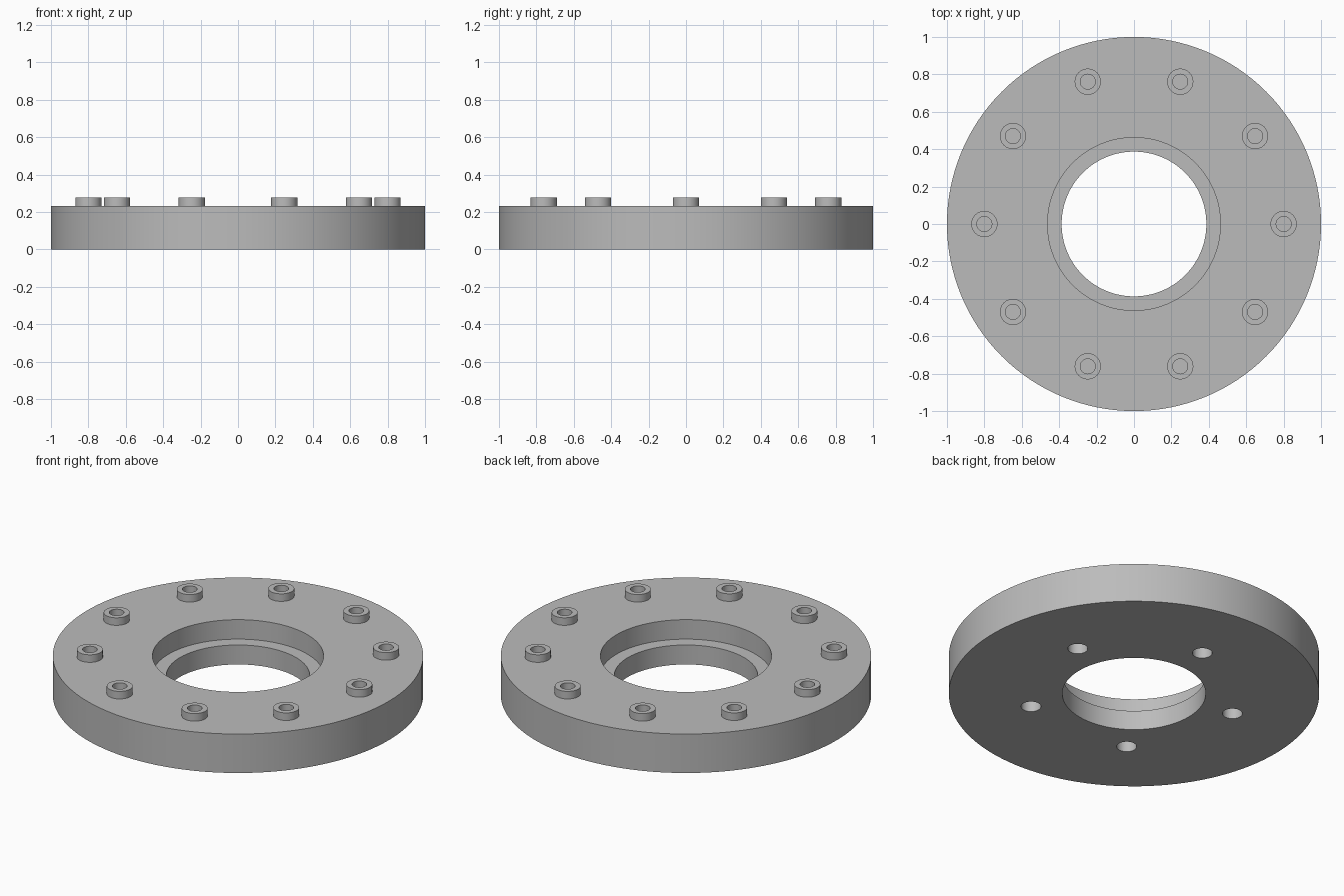
import bpy
import bmesh
from math import cos, sin, pi, radians

cube = bpy.data.objects.get("Cube")
if cube:
    bpy.data.objects.remove(cube, do_unlink=True)

grey = bpy.data.materials.new("machined_grey")
grey.use_nodes = True
colour = (0.5, 0.5, 0.5, 1)
grey.diffuse_color = colour
grey.node_tree.nodes["Principled BSDF"].inputs["Base Color"].default_value = colour

PLATE_TOP = 0.232
LEDGE = 0.116
BOLT_TOP = 0.277


def lathe(name, profile, segments, closed=True, location=(0, 0, 0)):
    """Revolve (radius, height) points about z; radius 0 makes a pole."""
    bm = bmesh.new()
    verts = [bm.verts.new((r, 0, z)) for r, z in profile]
    ends = verts[1:] + verts[:1] if closed else verts[1:]
    edges = [bm.edges.new(pair) for pair in zip(verts, ends)]
    bmesh.ops.spin(bm, geom=verts + edges, cent=(0, 0, 0), axis=(0, 0, 1),
                   angle=2 * pi, steps=segments, use_duplicate=False)
    bmesh.ops.remove_doubles(bm, verts=bm.verts, dist=1e-5)
    bmesh.ops.recalc_face_normals(bm, faces=bm.faces)
    mesh = bpy.data.meshes.new(name)
    bm.to_mesh(mesh)
    bm.free()
    mesh.materials.append(grey)
    obj = bpy.data.objects.new(name, mesh)
    obj.location = location
    bpy.context.collection.objects.link(obj)
    return obj


def activate(obj):
    bpy.ops.object.select_all(action="DESELECT")
    obj.select_set(True)
    bpy.context.view_layer.objects.active = obj


def ring(count, radius, start):
    for i in range(count):
        a = radians(start) + 2 * pi * i / count
        yield i + 1, (radius * cos(a), radius * sin(a), 0)


# Flange plate with a stepped centre bore
plate = lathe("flange_plate", [(1, 0), (1, PLATE_TOP), (0.462, PLATE_TOP),
                               (0.462, LEDGE), (0.387, LEDGE), (0.387, 0)], 128)

# Blind holes in the underside
for i, place in ring(5, 0.573, 90):
    cutter = lathe(f"hole_cutter_{i}", [(0, -0.1), (0.054, -0.1), (0.054, LEDGE), (0, LEDGE)],
                   32, closed=False, location=place)
    cutter.hide_render = True
    cut = plate.modifiers.new("blind_hole", "BOOLEAN")
    cut.operation = "DIFFERENCE"
    cut.solver = "EXACT"
    cut.object = cutter
    activate(plate)
    bpy.ops.object.modifier_apply(modifier=cut.name)
    bpy.data.objects.remove(cutter, do_unlink=True)

# Round socket bolt heads on the top face
bolts = [lathe(f"bolt_head_{i}", [(0.07, PLATE_TOP), (0.07, BOLT_TOP), (0.04, BOLT_TOP),
                                  (0.04, PLATE_TOP + 0.002), (0, PLATE_TOP + 0.002)],
               40, closed=False, location=place)
         for i, place in ring(10, 0.8, 0)]

for obj in [plate] + bolts:
    activate(obj)
    bpy.ops.object.shade_smooth_by_angle(angle=radians(30))
